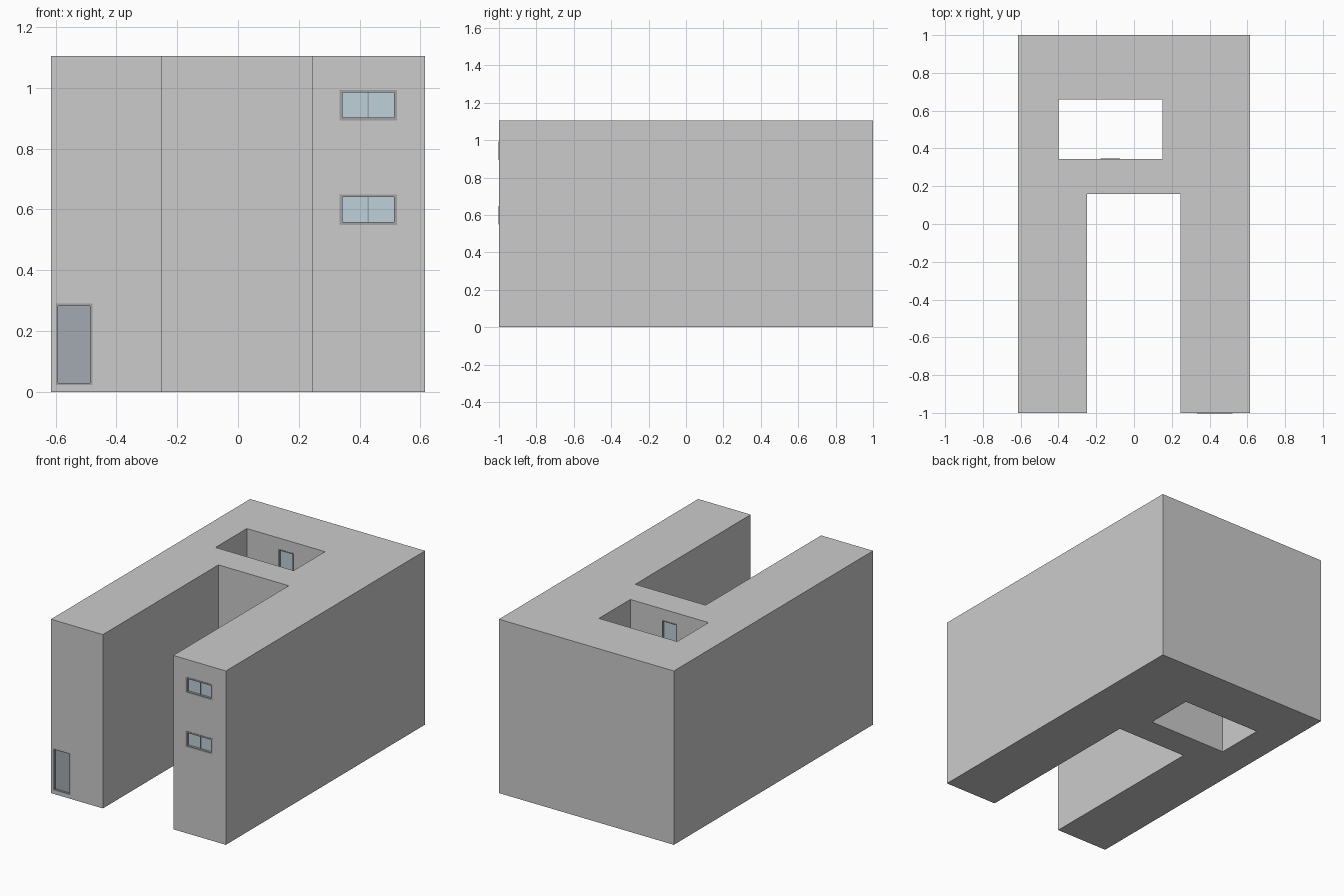
import bpy, bmesh
from mathutils import Matrix, Vector

if "Cube" in bpy.data.objects:
    bpy.data.objects.remove(bpy.data.objects["Cube"])

# Footprint grid: notch at the front, open courtyard behind it
XS = [-0.615, -0.40, -0.25, 0.15, 0.245, 0.615]
YS = [-1.0, 0.16, 0.345, 0.66, 1.0]
# Floor slab levels (bottom, top)
SLABS = [(0, 0.022), (0.398, 0.42), (0.74, 0.762), (1.085, 1.105)]
DEPTH, PROUD = 0.018, 0.002


def material(name, rgb):
    m = bpy.data.materials.new(name)
    m.diffuse_color = (*rgb, 1)
    m.use_nodes = True
    m.node_tree.nodes["Principled BSDF"].inputs["Base Color"].default_value = m.diffuse_color
    return m


SLAB = material("slab grey", (0.67, 0.68, 0.68))
FRAME = material("frame grey", (0.36, 0.36, 0.36))
GLASS = material("glass", (0.52, 0.63, 0.69))
DOOR = material("door", (0.36, 0.40, 0.44))


def finish(bm, name, mat=None):
    bmesh.ops.recalc_face_normals(bm, faces=bm.faces)
    me = bpy.data.meshes.new(name)
    bm.to_mesh(me)
    bm.free()
    ob = bpy.data.objects.new(name, me)
    bpy.context.collection.objects.link(ob)
    if mat:
        me.materials.append(mat)
    return ob


def boxes(name, spans, mat=None):
    bm = bmesh.new()
    for lo, hi in spans:
        lo, hi = Vector(lo), Vector(hi)
        size = Vector([abs(c) for c in hi - lo])
        bmesh.ops.create_cube(bm, size=1, matrix=Matrix.Translation((lo + hi) / 2)
                              @ Matrix.Diagonal((*size, 1)))
    return finish(bm, name, mat)


def plan_block(name, z0, z1, mat=None):
    bm = bmesh.new()
    v = [[bm.verts.new((x, y, z0)) for y in YS] for x in XS]
    for i in range(len(XS) - 1):
        for j in range(len(YS) - 1):
            notch = j == 0 and i in (2, 3)
            court = j == 2 and i in (1, 2)
            if not (notch or court):
                bm.faces.new((v[i][j], v[i + 1][j], v[i + 1][j + 1], v[i][j + 1]))
    bmesh.ops.delete(bm, geom=[p for p in bm.verts if not p.link_faces], context='VERTS')
    ext = bmesh.ops.extrude_face_region(bm, geom=bm.faces[:], use_keep_orig=True)
    top = [g for g in ext["geom"] if isinstance(g, bmesh.types.BMVert)]
    bmesh.ops.translate(bm, verts=top, vec=(0, 0, z1 - z0))
    return finish(bm, name, mat)


# Slabs and storeys
for n, (z0, z1) in enumerate(SLABS):
    plan_block("roof_slab" if n == 3 else f"floor_slab_{n}", z0, z1, SLAB)
walls = [plan_block(f"storey_walls_{n}", SLABS[n][1], SLABS[n + 1][0]) for n in range(3)]


def opening(name, storey, x0, x1, z0, z1, y, out, panel, mullion=False, proud=PROUD, b=0.009):
    """Recess in a wall whose outside points along out (-1 or +1 in y)."""
    back, front = y - out * DEPTH, y + out * proud
    cut = boxes("cutter", [((x0, back, z0 - 0.001), (x1, y + out * 0.05, z1))])
    w = walls[storey]
    mod = w.modifiers.new("opening", 'BOOLEAN')
    mod.operation, mod.object, mod.solver = 'DIFFERENCE', cut, 'EXACT'
    bpy.context.view_layer.objects.active = w
    bpy.ops.object.modifier_apply(modifier=mod.name)
    bpy.data.objects.remove(cut)
    # Frame: jambs, sill, head and optional centre mullion
    bars = [((x0, back, z0), (x0 + b, front, z1)),
            ((x1 - b, back, z0), (x1, front, z1)),
            ((x0 + b, back, z0), (x1 - b, front, z0 + b)),
            ((x0 + b, back, z1 - b), (x1 - b, front, z1))]
    if mullion:
        xc = (x0 + x1) / 2
        bars.append(((xc - 0.003, back, z0 + b), (xc + 0.003, back + out * 0.008, z1 - b)))
    boxes(name + "_frame", bars, FRAME)
    boxes(name + "_panel", [((x0 + b, back, z0 + b), (x1 - b, back + out * 0.005, z1 - b))], panel)


# Entrance door
opening("entrance_door", 0, -0.599, -0.479, 0.022, 0.29, -1, -1, DOOR, proud=0, b=0.007)

# Front windows and facing glazed courtyard doors on the upper storeys
for s, wz in ((1, 0.549), (2, 0.893)):
    opening(f"front_window_{s}", s, 0.334, 0.522, wz, wz + 0.1, -1, -1, GLASS, mullion=True)
    floor = SLABS[s][1]
    for side, y, out in (("front", 0.345, 1), ("back", 0.66, -1)):
        opening(f"courtyard_{side}_door_{s}", s, -0.178, -0.073, floor, floor + 0.272,
                y, out, GLASS, b=0.006)
